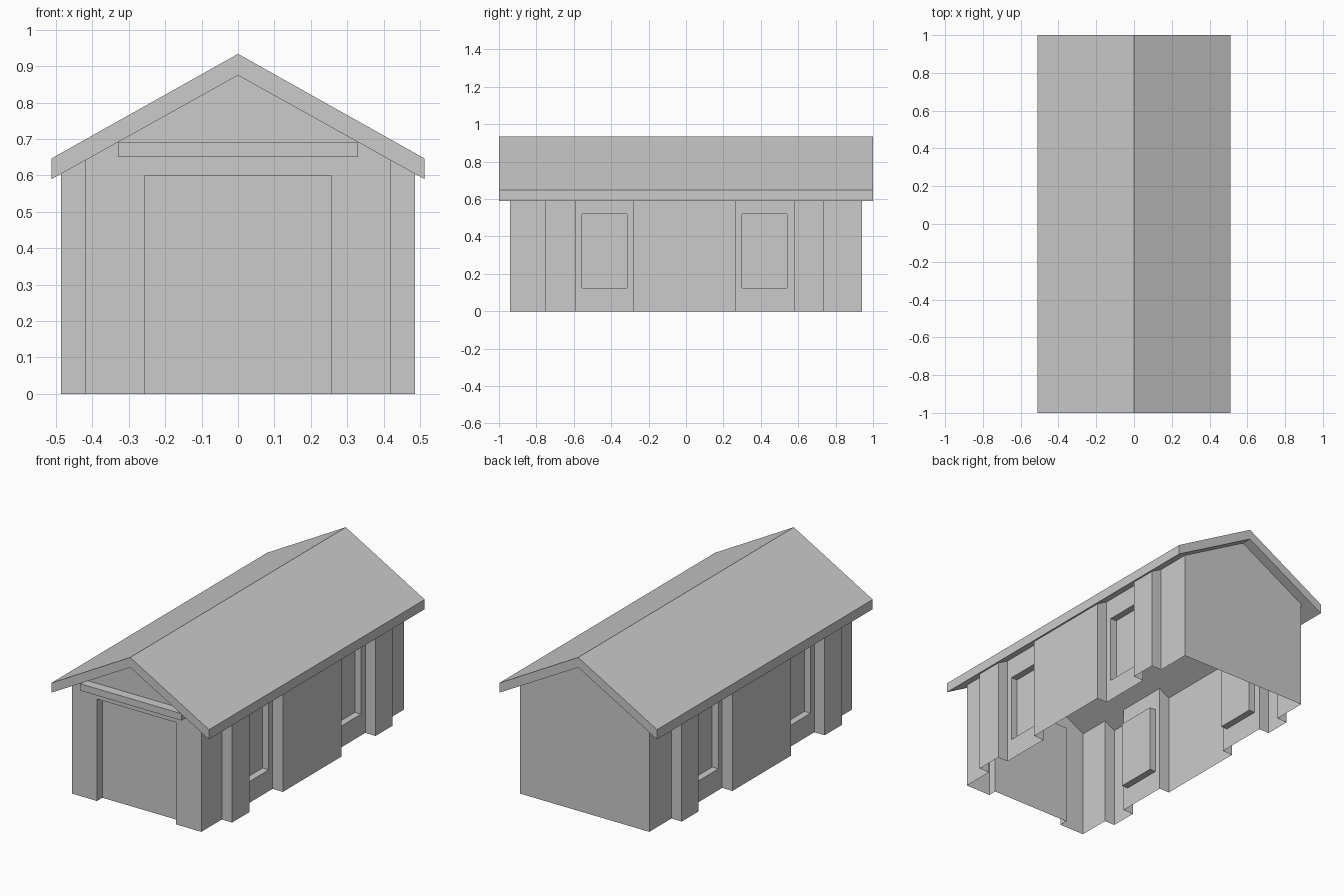
import bpy
import bmesh

if "Cube" in bpy.data.objects:
    bpy.data.objects.remove(bpy.data.objects["Cube"])

RX, WALL, PIL, END = 0.512, 0.42, 0.487, 0.94   # eave, wall and pilaster half widths, half length


def under(x):
    """Height of the roof underside at x."""
    return 0.875 - abs(x) * 0.285 / RX


def make(name, faces):
    bm = bmesh.new()
    for pts in faces:
        bm.faces.new([bm.verts.new(p) for p in pts])
    bmesh.ops.remove_doubles(bm, verts=bm.verts, dist=1e-5)
    mesh = bpy.data.meshes.new(name)
    bm.to_mesh(mesh)
    bm.free()
    ob = bpy.data.objects.new(name, mesh)
    bpy.context.collection.objects.link(ob)
    return ob


def recessed(loops, closed=True):
    """Bridge wall outline, opening and sunk outline, then fill the sunk panel."""
    faces = []
    n = len(loops[0])
    for a, b in zip(loops, loops[1:]):
        for i in range(n if closed else n - 1):
            j = (i + 1) % n
            faces.append([a[i], a[j], b[j], b[i]])
    return faces + [loops[-1]]


def prism(name, profile, y0, y1):
    """Extrude an x,z profile (counter-clockwise from the front) along y."""
    n = len(profile)
    f = [(x, y0, z) for x, z in profile]
    b = [(x, y1, z) for x, z in profile]
    sides = [[f[i], b[i], b[(i + 1) % n], f[(i + 1) % n]] for i in range(n)]
    return make(name, [f, b[::-1]] + sides)


# Roof: thick chevron with overhang
prism("roof", [(-RX, 0.647), (-RX, 0.59), (0, 0.875), (RX, 0.59), (RX, 0.647), (0, 0.934)], -1, 1)

# Gable beam above the door
prism("gable_beam", [(-0.33, 0.65), (0.33, 0.65), (0.33, 0.69), (-0.33, 0.69)], -0.995, -END)

# Front wall with sunk door
gable = [(WALL, 0), (WALL, under(WALL)), (0, 0.875), (-WALL, under(WALL)), (-WALL, 0)]
door = [(0.257, 0), (0.257, 0.598), (0, 0.598), (-0.257, 0.598), (-0.257, 0)]
make("front_wall", recessed([[(x, y, z) for x, z in outline] for outline, y in
                             ((gable, -END), (door, -END), (door, -END + 0.05))], closed=False))

# Plain back wall
make("back_wall", [[(x, END, z) for x, z in gable[::-1]]])

# Side wall: stepped plan rising to the roof, with a sunk window in each bay
steps = [-END, -0.75, -0.59, -0.28, 0.265, 0.58, 0.735, END]
windows = {2: (-0.555, -0.315), 4: (0.30, 0.54)}
faces = []
for i in range(7):
    x = PIL if i % 2 else WALL
    y0, y1 = steps[i], steps[i + 1]
    wall = [(x, y0, 0), (x, y1, 0), (x, y1, under(x)), (x, y0, under(x))]
    if i in windows:
        a, b = windows[i]
        hole = [(a, 0.125), (b, 0.125), (b, 0.52), (a, 0.52)]
        faces += recessed([wall] + [[(x - d, y, z) for y, z in hole] for d in (0, 0.04)])
    else:
        faces.append(wall)
    if i < 6:
        # Return between this step and the next
        nx = WALL if i % 2 else PIL
        faces.append([(x, y1, 0), (nx, y1, 0), (nx, y1, under(nx)), (x, y1, under(x))])
side = make("side_walls", faces)
side.modifiers.new("mirror", 'MIRROR').use_axis = (True, False, False)
